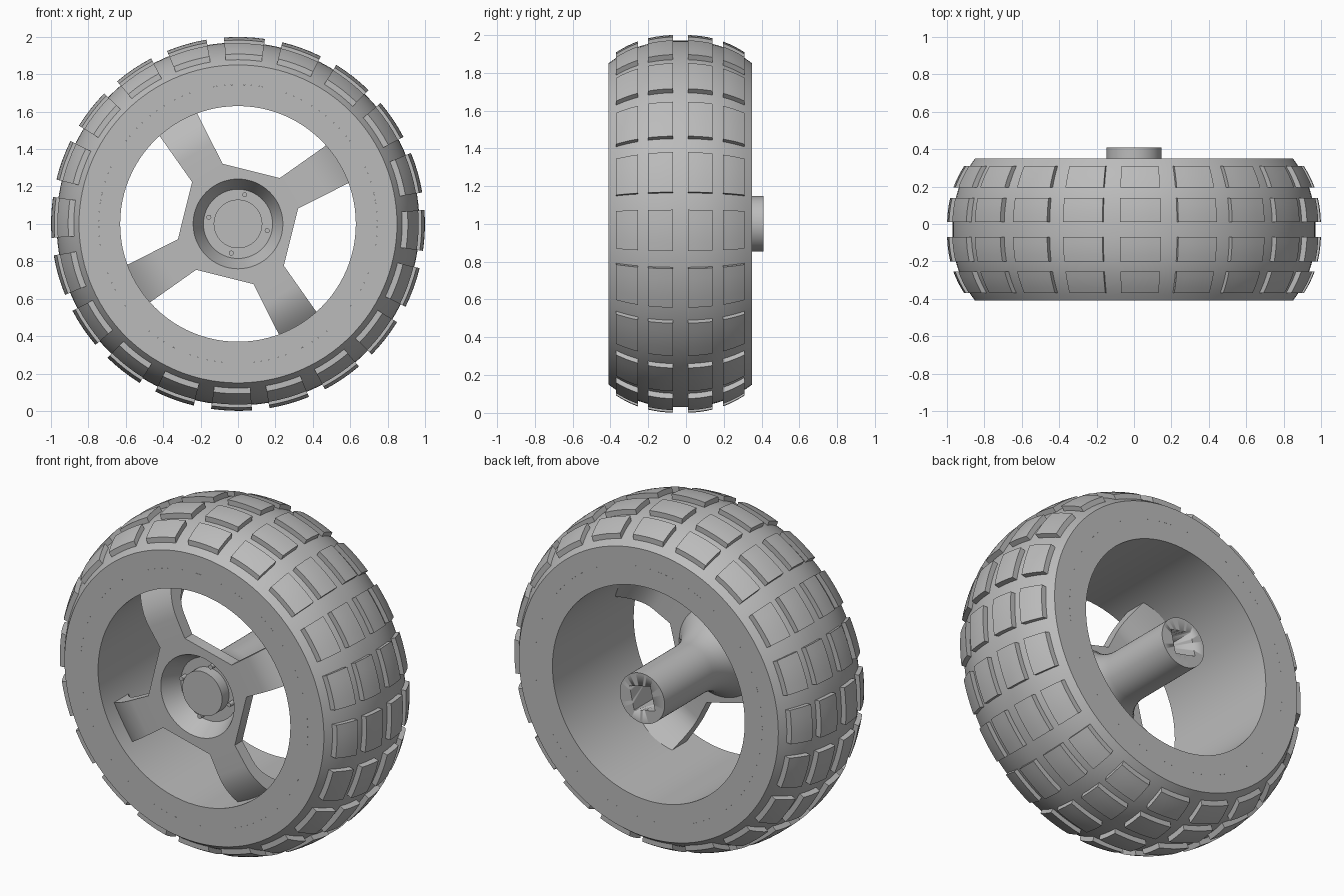
import bpy, bmesh, math
from mathutils import Matrix, Vector

if "Cube" in bpy.data.objects:
    bpy.data.objects.remove(bpy.data.objects["Cube"])

CENTRE = Vector((0, 0, 1))
MID = -0.03          # middle plane of the tyre
HALF = 0.38          # half width of the tyre

grey = bpy.data.materials.new("plain_grey")
grey.use_nodes = True
grey.diffuse_color = (0.5, 0.5, 0.5, 1)
grey.node_tree.nodes["Principled BSDF"].inputs["Base Color"].default_value = (0.5, 0.5, 0.5, 1)


def select(obj):
    bpy.ops.object.select_all(action='DESELECT')
    obj.select_set(True)
    bpy.context.view_layer.objects.active = obj


def finish(bm, name, angle=30):
    bmesh.ops.remove_doubles(bm, verts=bm.verts, dist=1e-5)
    bmesh.ops.recalc_face_normals(bm, faces=bm.faces)
    mesh = bpy.data.meshes.new(name)
    bm.to_mesh(mesh)
    bm.free()
    mesh.materials.append(grey)
    obj = bpy.data.objects.new(name, mesh)
    obj.location = CENTRE
    bpy.context.collection.objects.link(obj)
    select(obj)
    bpy.ops.object.shade_smooth_by_angle(angle=math.radians(angle))
    return obj


def lathe(name, profile, steps=96, closed=True):
    """Spin (radius, y) points round the y axis."""
    bm = bmesh.new()
    verts = [bm.verts.new((r, y, 0)) for r, y in profile]
    edges = [bm.edges.new(pair) for pair in zip(verts, verts[1:])]
    if closed:
        edges.append(bm.edges.new((verts[-1], verts[0])))
    bmesh.ops.spin(bm, geom=verts + edges, cent=(0, 0, 0), axis=(0, 1, 0),
                   angle=math.tau, steps=steps)
    return finish(bm, name)


def tyre_radius(t):
    return 0.97 - 0.12 * (abs(t) / HALF) ** 2.4


# Tyre carcass with a rounded crown
crown = [HALF * (i / 12 - 1) for i in range(25)]
lathe("tyre", [(0.745, MID - HALF)] + [(tyre_radius(t), MID + t) for t in crown]
      + [(0.745, MID + HALF)], 120)

# Rim barrel
lathe("rim", [(r, MID + s * HALF) for r, s in ((0.63, -1), (0.745, -1), (0.745, 1), (0.63, 1))])

# Tread blocks: one gridded cube wrapped on the crown, four rows of twenty
unit = bmesh.new()
bmesh.ops.create_cube(unit, size=1)
bmesh.ops.subdivide_edges(unit, edges=unit.edges[:], cuts=3, use_grid_fill=True)
unit.verts.index_update()


def wrap(co, k, t0, t1):
    t = t0 + (co.y + 0.5) * (t1 - t0)
    a = math.radians(2 + 18 * k + 12.6 * co.x)
    r = tyre_radius(t) - 0.01 + 0.04 * (co.z + 0.5)
    return (r * math.sin(a), MID + t, r * math.cos(a))


bm = bmesh.new()
for k in range(20):
    for t0, t1 in ((-0.34, -0.225), (-0.17, -0.04), (0.04, 0.17), (0.225, 0.34)):
        verts = [bm.verts.new(wrap(v.co, k, t0, t1)) for v in unit.verts]
        for face in unit.faces:
            bm.faces.new([verts[v.index] for v in face.verts])
unit.free()
finish(bm, "tread_blocks", 40)

# Hub: dished front with a boss, flaring into the axle sleeve
flare = [(0.147 + 0.115 * (1 - i / 8) ** 2, -0.31 + 0.27 * i / 8) for i in range(9)]
hub = lathe("hub_and_axle", [(0, -0.335), (0.13, -0.335), (0.13, -0.27), (0.185, -0.27),
            (0.24, -0.379)] + flare + [(0.147, 0.41), (0, 0.41)], 64, closed=False)

# Square drive socket in the axle end
bm = bmesh.new()
bmesh.ops.create_cube(bm, size=1, matrix=Matrix.Rotation(math.radians(13), 4, 'Y')
                      @ Matrix.Translation((0, 0.4, 0)) @ Matrix.Diagonal((0.14, 0.4, 0.14, 1)))
cutter = finish(bm, "socket_cutter")
cutter.hide_render = True
cut = hub.modifiers.new("socket", 'BOOLEAN')
cut.object = cutter
cut.solver = 'EXACT'
select(hub)
bpy.ops.object.modifier_apply(modifier="socket")
bpy.data.objects.remove(cutter)

# Spoke plate: eight-sided centre with a round opening
spoke_angles = [math.radians(31 + 90 * i) for i in range(4)]
corners = [Matrix.Rotation(a, 2) @ Vector((0.318, v)) for a in spoke_angles for v in (-0.095, 0.095)]
circle = [Vector((0.24 * math.cos(i * math.tau / 64), 0.24 * math.sin(i * math.tau / 64)))
          for i in range(64)]
curve = bpy.data.curves.new("spoke_plate", 'CURVE')
curve.dimensions = '2D'
curve.fill_mode = 'BOTH'
curve.extrude = 0.035
for loop in (corners, circle):
    spline = curve.splines.new('POLY')
    spline.points.add(len(loop) - 1)
    for point, co in zip(spline.points, loop):
        point.co = (co.x, co.y, 0, 1)
    spline.use_cyclic_u = True
curve.materials.append(grey)
plate = bpy.data.objects.new("spoke_plate", curve)
plate.location = CENTRE + Vector((0, -0.345, 0))
plate.rotation_euler.x = math.pi / 2
bpy.context.collection.objects.link(plate)
select(plate)
bpy.ops.object.convert(target='MESH')

# Spokes: flat bars that bend back and thicken at the rim
for n, a in enumerate(spoke_angles):
    bm = bmesh.new()
    rings = []
    for u in [0.318, 0.44] + [0.44 + 0.2 * i / 8 for i in range(1, 9)]:
        w = 0.095 + 0.022 * (u - 0.318) / 0.3
        bend = max(0, (u - 0.44) / 0.2) ** 2
        front, back = -0.38 + 0.08 * bend, -0.31 + 0.16 * bend
        rings.append([bm.verts.new((u, y, v)) for y, v in
                      ((front, -w), (front, w), (back, w), (back, -w))])
    for r0, r1 in zip(rings, rings[1:]):
        for i in range(4):
            j = (i + 1) % 4
            bm.faces.new((r0[i], r0[j], r1[j], r1[i]))
    bm.faces.new(rings[-1])
    bmesh.ops.rotate(bm, verts=bm.verts, matrix=Matrix.Rotation(-a, 3, 'Y'))
    finish(bm, f"spoke_{n + 1}")

# Small studs round the boss
bm = bmesh.new()
for i in range(4):
    a = math.radians(77 + 90 * i)
    place = Matrix.Translation((0.16 * math.cos(a), -0.285, 0.16 * math.sin(a)))
    bmesh.ops.create_cone(bm, cap_ends=True, segments=16, radius1=0.013, radius2=0.013,
                          depth=0.05, matrix=place @ Matrix.Rotation(math.pi / 2, 4, 'X'))
finish(bm, "studs")
